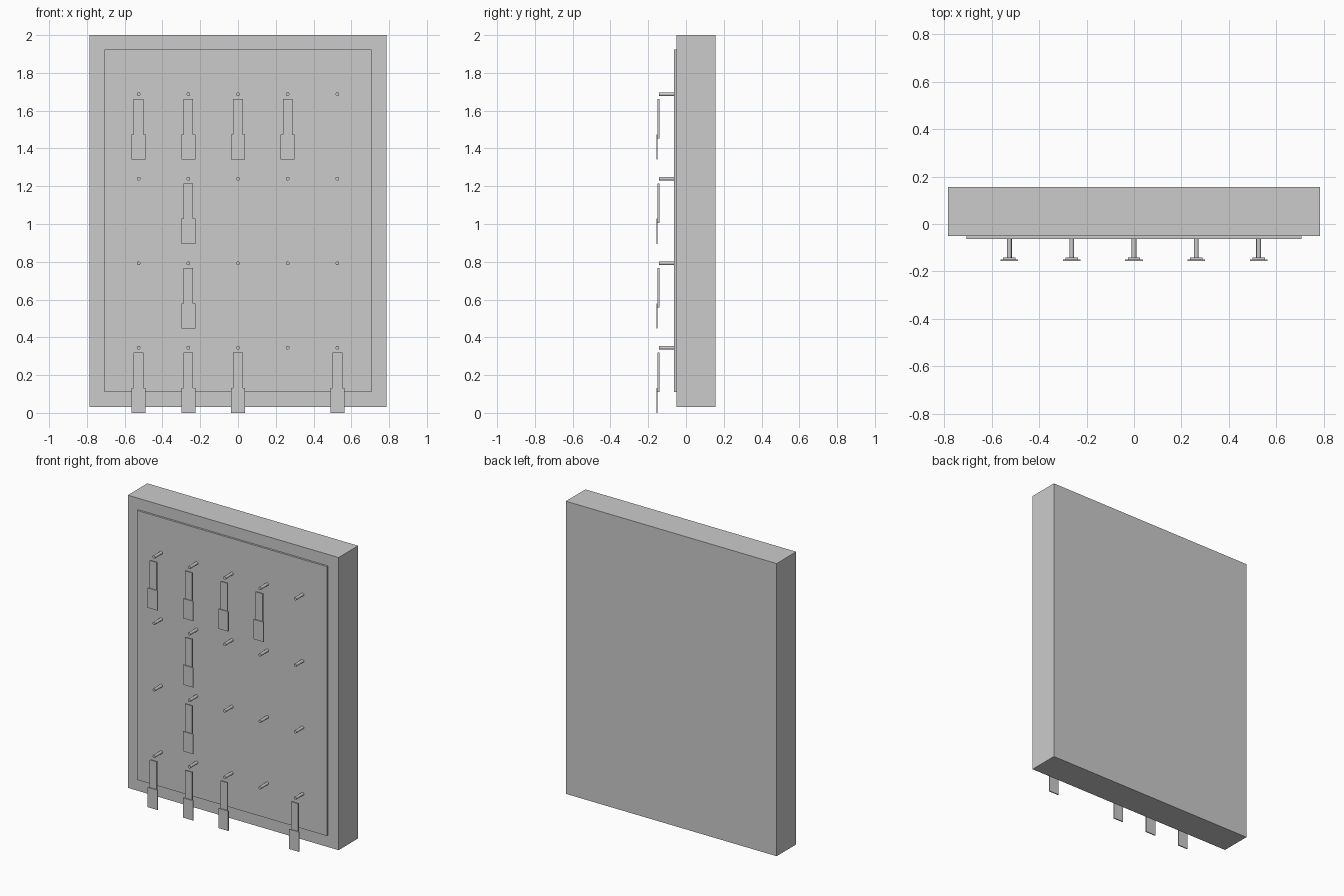
import bpy
import math

if "Cube" in bpy.data.objects:
    bpy.data.objects.remove(bpy.data.objects["Cube"], do_unlink=True)

# One plain grey for everything
grey = bpy.data.materials.new("plain grey")
grey.use_nodes = True
colour = (0.6, 0.6, 0.6, 1)
grey.diffuse_color = colour
grey.node_tree.nodes["Principled BSDF"].inputs["Base Color"].default_value = colour


def box(name, x, y, z):
    """Box spanning the (low, high) ranges x, y and z."""
    spans = (x, y, z)
    bpy.ops.mesh.primitive_cube_add(size=1, location=[(a + b) / 2 for a, b in spans])
    ob = bpy.context.object
    ob.name = name
    ob.scale = [b - a for a, b in spans]
    bpy.ops.object.transform_apply(location=False, rotation=False, scale=True)
    ob.data.materials.append(grey)


def peg(name, x, z):
    """Round peg sticking out of the panel."""
    front, back = -0.143, -0.06
    bpy.ops.mesh.primitive_cylinder_add(
        vertices=16, radius=0.01, depth=back - front,
        location=(x, (front + back) / 2, z), rotation=(math.pi / 2, 0, 0))
    ob = bpy.context.object
    ob.name = name
    ob.data.materials.append(grey)
    bpy.ops.object.shade_smooth_by_angle()


# Cabinet block and raised front panel
box("board_body", (-0.785, 0.785), (-0.051, 0.157), (0.03, 2))
box("front_panel", (-0.707, 0.707), (-0.064, -0.05), (0.11, 1.923))

# Grid of pegs, with hanging tags on some of them
columns = [(i - 2) * 0.263 for i in range(5)]
rows = [1.687, 1.24, 0.792, 0.345]
tagged = [{0, 1, 2, 3}, {1}, {1}, {0, 1, 2, 4}]

for r, z in enumerate(rows):
    for c, x in enumerate(columns):
        label = f"{r + 1}_{c + 1}"
        peg("peg_" + label, x, z)
        if c in tagged[r]:
            box("strap_" + label, (x - 0.026, x + 0.026), (-0.151, -0.141),
                (z - 0.235, z - 0.026))
            box("tag_" + label, (x - 0.037, x + 0.037), (-0.157, -0.15),
                (z - 0.345, z - 0.212))
